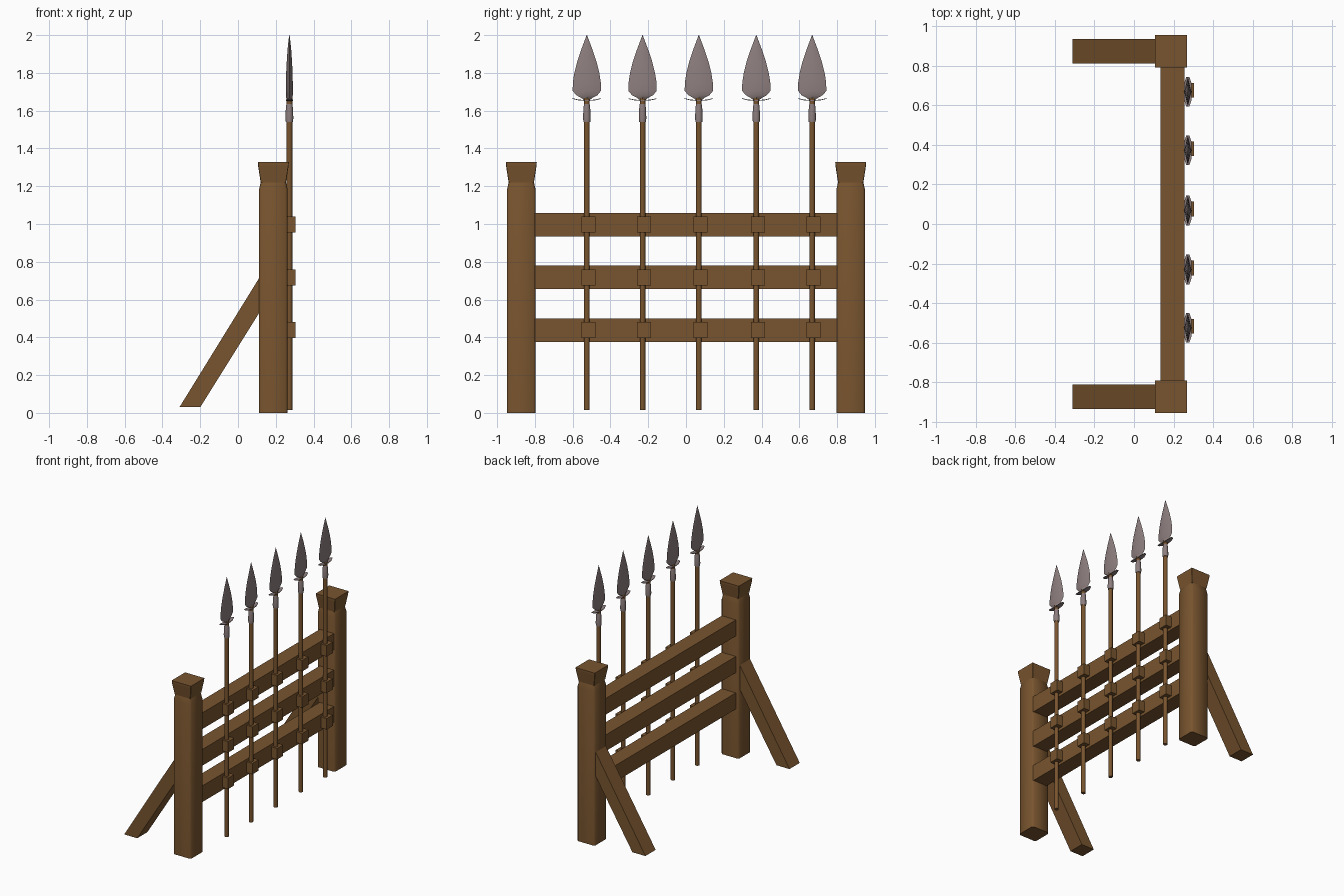
import bpy, bmesh, math

if "Cube" in bpy.data.objects:
    bpy.data.objects.remove(bpy.data.objects["Cube"])


def material(name, color):
    m = bpy.data.materials.new(name)
    m.diffuse_color = (*color, 1)
    m.use_nodes = True
    m.node_tree.nodes["Principled BSDF"].inputs["Base Color"].default_value = m.diffuse_color
    return m


WOOD = material("wood", (0.19, 0.09, 0.028))
METAL = material("metal", (0.27, 0.21, 0.21))


def make(name, bm, mat, smooth=None):
    bmesh.ops.recalc_face_normals(bm, faces=bm.faces)
    me = bpy.data.meshes.new(name)
    bm.to_mesh(me)
    bm.free()
    me.materials.append(mat)
    ob = bpy.data.objects.new(name, me)
    bpy.context.collection.objects.link(ob)
    if smooth:
        bpy.ops.object.select_all(action='DESELECT')
        bpy.context.view_layer.objects.active = ob
        ob.select_set(True)
        bpy.ops.object.shade_smooth_by_angle(angle=math.radians(smooth))
    return ob


def loft(name, rings, mat, smooth=None):
    """Skin a stack of closed rings and cap both ends."""
    bm = bmesh.new()
    loops = [[bm.verts.new(p) for p in r] for r in rings]
    n = len(loops[0])
    for a, b in zip(loops, loops[1:]):
        for i in range(n):
            bm.faces.new((a[i], a[(i + 1) % n], b[(i + 1) % n], b[i]))
    bm.faces.new(loops[0][::-1])
    bm.faces.new(loops[-1])
    return make(name, bm, mat, smooth)


def box(name, x0, x1, y0, y1, z0, z1):
    ring = [(x0, y0), (x1, y0), (x1, y1), (x0, y1)]
    return loft(name, [[(x, y, z) for x, y in ring] for z in (z0, z1)], WOOD)


def square(cx, cy, z, h, c):
    """Square ring with chamfered corners."""
    k = h - c
    pts = [(k, -h), (h, -k), (h, k), (k, h), (-k, h), (-h, k), (-h, -k), (-k, -h)]
    return [(cx + x, cy + y, z) for x, y in pts]


def circle(cx, cy, z, r, n=10):
    return [(cx + r * math.cos(2 * math.pi * i / n),
             cy + r * math.sin(2 * math.pi * i / n), z) for i in range(n)]


PX = 0.187
for s, side in ((-1, "left"), (1, "right")):
    # post with a tapered shoulder, and flared square cap
    y = s * 0.872
    loft(side + "_post", [square(PX, y, 0, 0.076, 0.012), square(PX, y, 1.18, 0.076, 0.012),
                          square(PX, y, 1.225, 0.066, 0.01)], WOOD, 60)
    cap = [(1.22, 0.067), (1.31, 0.081), (1.327, 0.082)]
    loft(side + "_post_cap", [square(PX, y, z, h, 0.002) for z, h in cap], WOOD)
    # slanted brace, cut level at the foot and buried in the post
    prof = [(-0.31, 0.03), (-0.20, 0.03), (0.125, 0.55), (0.125, 0.735)]
    loft(side + "_brace", [[(x, y + d, z) for x, z in prof] for d in (-0.062, 0.062)], WOOD)

# rails
rail_heights = (0.438, 0.717, 0.997)
for z in rail_heights:
    box("rail", 0.135, 0.255, -0.81, 0.81, z - 0.062, z + 0.062)

SX = 0.272
# blade outline: height, half width, half thickness
blade = [(1.655, 0.014, 0.014), (1.668, 0.03, 0.017), (1.682, 0.056, 0.018),
         (1.705, 0.075, 0.018), (1.75, 0.074, 0.018), (1.80, 0.066, 0.017),
         (1.86, 0.051, 0.014), (1.92, 0.031, 0.01), (1.96, 0.016, 0.006),
         (2.0, 0.001, 0.001)]
for y in (-0.525, -0.23, 0.068, 0.372, 0.668):
    # shaft and socket
    loft("spear_shaft", [circle(SX, y, z, 0.0155) for z in (0.015, 1.67)], WOOD, 60)
    loft("spear_socket", [circle(SX, y, z, r) for z, r in
                          ((1.54, 0.019), (1.56, 0.021), (1.61, 0.019), (1.635, 0.016))], METAL, 60)
    # diamond-section blade
    loft("spear_blade", [[(SX + t, y, z), (SX, y + w, z), (SX - t, y, z), (SX, y - w, z)]
                         for z, w, t in blade], METAL, 40)
    # thin curved lugs under the blade
    lug = [(-0.075, 0.008, 1.664), (-0.045, 0.018, 1.657), (0, 0.019, 1.653),
           (0.045, 0.018, 1.657), (0.075, 0.008, 1.664)]
    loft("spear_lugs", [[(SX - h, y + d, z - 0.002), (SX + h, y + d, z - 0.002),
                         (SX + h, y + d, z + 0.002), (SX - h, y + d, z + 0.002)]
                        for d, h, z in lug], METAL, 40)
    # clips holding the shaft to the rails
    for z in rail_heights:
        yc = y + 0.008
        box("spear_clip", 0.25, 0.304, yc - 0.037, yc + 0.037, z - 0.042, z + 0.042)
